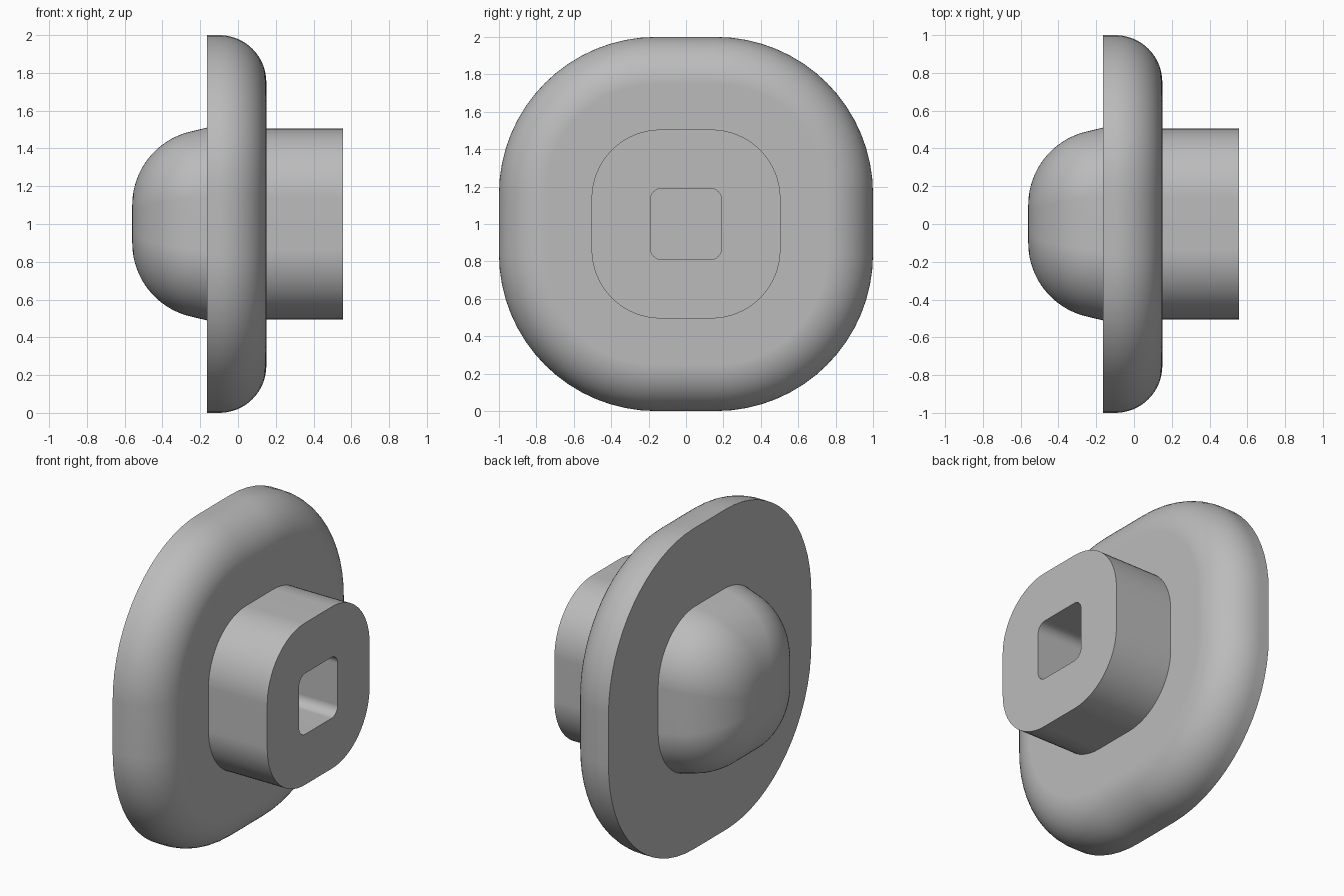
import bpy
import bmesh
import math

cube = bpy.data.objects.get("Cube")
if cube:
    bpy.data.objects.remove(cube, do_unlink=True)

# Single plain grey
grey = bpy.data.materials.new("plain grey")
grey.use_nodes = True
COLOUR = (0.5, 0.5, 0.5, 1)
grey.diffuse_color = COLOUR
grey.node_tree.nodes["Principled BSDF"].inputs["Base Color"].default_value = COLOUR

STEPS = 16   # segments per rounded corner
MID_Z = 1.0  # height of the shared axis


def rounded_square(x, half, radius):
    """Points of a rounded square in the plane at x."""
    points = []
    inner = half - radius
    for quarter in range(4):
        mid = math.pi / 4 + quarter * math.pi / 2
        cy = math.copysign(inner, math.cos(mid))
        cz = math.copysign(inner, math.sin(mid))
        for i in range(STEPS + 1):
            a = (quarter + i / STEPS) * math.pi / 2
            points.append((x, cy + radius * math.cos(a), MID_Z + cz + radius * math.sin(a)))
    return points


def loft(name, sections, cap_start=False, cap_end=False):
    """Skin rounded squares (x, half size, corner radius) listed toward +x."""
    bm = bmesh.new()
    rings = [[bm.verts.new(p) for p in rounded_square(*s)] for s in sections]
    for low, high in zip(rings, rings[1:]):
        for i in range(len(low)):
            j = (i + 1) % len(low)
            bm.faces.new((low[i], low[j], high[j], high[i]))
    if cap_start:
        bm.faces.new(rings[0][::-1])
    if cap_end:
        bm.faces.new(rings[-1])
    mesh = bpy.data.meshes.new(name)
    bm.to_mesh(mesh)
    bm.free()
    mesh.materials.append(grey)
    obj = bpy.data.objects.new(name, mesh)
    bpy.context.collection.objects.link(obj)
    bpy.ops.object.select_all(action="DESELECT")
    obj.select_set(True)
    bpy.context.view_layer.objects.active = obj
    bpy.ops.object.shade_smooth_by_angle(angle=math.radians(35))
    weighted = obj.modifiers.new("flat caps", "WEIGHTED_NORMAL")
    weighted.keep_sharp = True
    return obj


# Flange: flat back, broad fillet on the hub side
FILLET = 0.25
flange = [(-0.165, 1.0, 0.84)]
for i in range(17):
    a = i / 16 * math.pi / 2
    inset = FILLET * (1 - math.cos(a))
    flange.append((-0.10 + FILLET * math.sin(a), 1 - inset, 0.84 - inset))
loft("flange", flange, cap_start=True, cap_end=True)

# Hub: straight boss with a square socket open at its end
loft("hub", [(0.15, 0.505, 0.37), (0.555, 0.505, 0.37), (0.555, 0.19, 0.06), (0.15, 0.19, 0.06)])

# Dome: small flat tip, round shoulder and a slightly tapered skirt
ROUND, TIP = 0.4, 0.1
dome = []
for i in range(21):
    a = math.radians(75) * i / 20
    half = TIP + ROUND * math.sin(a)
    dome.append((-0.56 + ROUND * (1 - math.cos(a)), half, half * 0.73))
dome.append((-0.165, 0.51, 0.37))
loft("dome", dome, cap_start=True)
